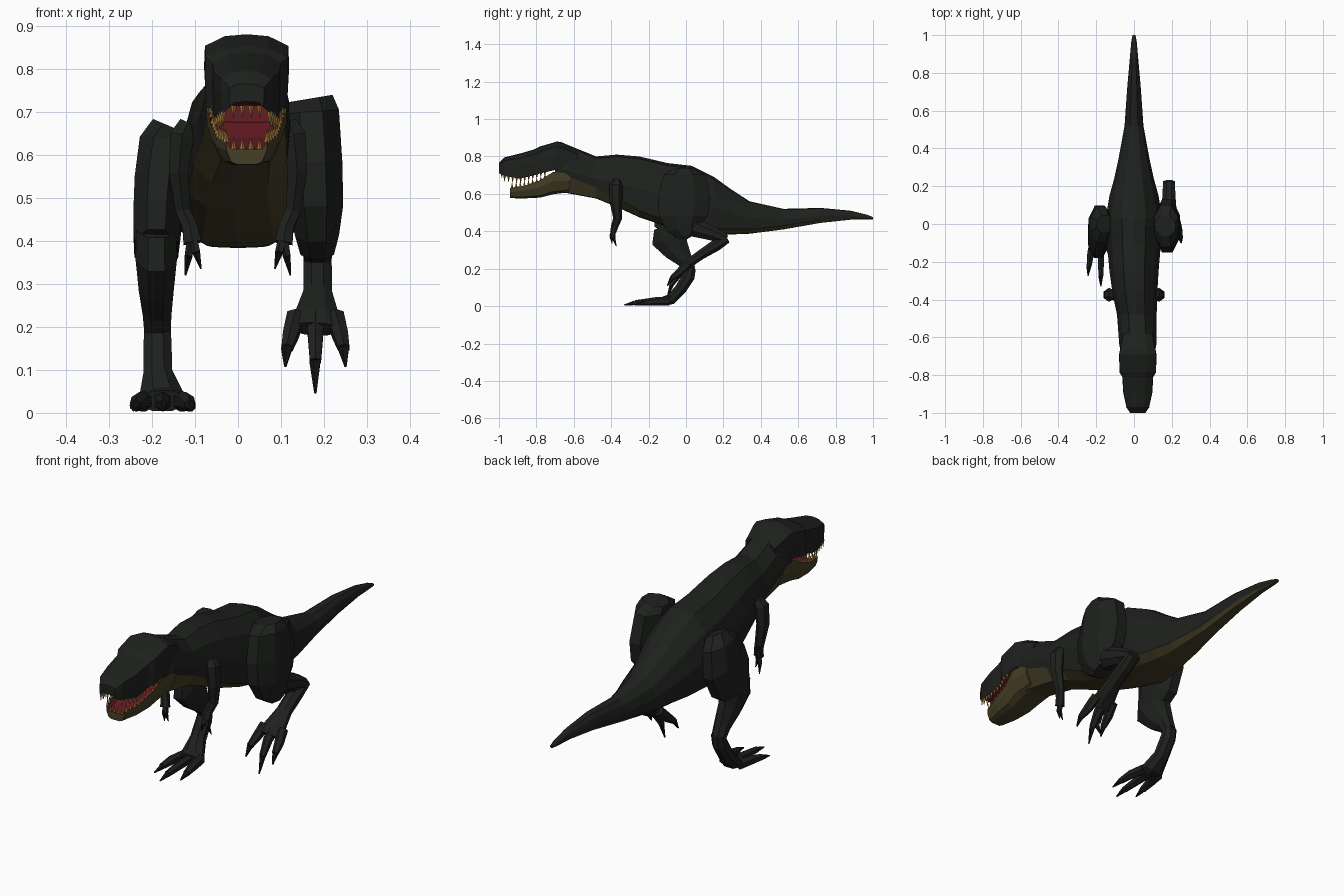
import bpy, bmesh
from math import cos, sin, pi
from mathutils import Vector, Matrix

def material(name, rgb):
    m = bpy.data.materials.new(name)
    m.diffuse_color = (*rgb, 1)
    return m

HIDE = material("dark_hide", (0.013, 0.015, 0.013))
BELLY = material("olive_belly", (0.06, 0.05, 0.02))
MOUTH = material("red_mouth", (0.14, 0.012, 0.018))
TOOTH = material("tooth", (0.4, 0.2, 0.05))
CLAW = material("claw", (0.006, 0.006, 0.006))

def add_object(name, bm, mats):
    bmesh.ops.recalc_face_normals(bm, faces=bm.faces)
    me = bpy.data.meshes.new(name)
    bm.to_mesh(me)
    bm.free()
    for m in mats:
        me.materials.append(m)
    ob = bpy.data.objects.new(name, me)
    bpy.context.collection.objects.link(ob)
    return ob

def skin(bm, rings, column_mat=lambda j: 0, cap_mats=(0, 0)):
    """Bridge equal rings of points with quads and cap both ends."""
    vs = [[bm.verts.new(p) for p in r] for r in rings]
    n = len(vs[0])
    for a, b in zip(vs, vs[1:]):
        for j in range(n):
            k = (j + 1) % n
            bm.faces.new((a[j], a[k], b[k], b[j])).material_index = column_mat(j)
    bm.faces.new(vs[0]).material_index = cap_mats[0]
    bm.faces.new(vs[-1]).material_index = cap_mats[1]

def section(y, xc, hw, top, bot, half):
    """Symmetric cross-section from a unit half profile (top to bottom)."""
    pts = half + [(-x, z) for x, z in half[-2:0:-1]]
    return [(xc + x * hw, y, bot + z * (top - bot)) for x, z in pts]

def limb(bm, pts, n=8, mat=0):
    """Faceted tube through points (x, y, z, half width in x, half depth)."""
    P = [Vector(p[:3]) for p in pts]
    rings = []
    for i, p in enumerate(pts):
        t = (P[min(i + 1, len(P) - 1)] - P[max(i - 1, 0)]).normalized()
        v = t.cross(Vector((1, 0, 0))).normalized()
        u = v.cross(t)
        rings.append([P[i] + u * cos(a) * p[3] + v * sin(a) * p[4]
                      for a in (2 * pi * (k + 0.5) / n for k in range(n))])
    skin(bm, rings, lambda j: mat, (mat, mat))

# Torso, neck and tail: y, centre x, half width, top, bottom, belly line
BODY = [
    (-0.70, .02, .085, .84, .605, .40), (-0.64, .02, .098, .865, .605, .36),
    (-0.48, .015, .105, .80, .575, .26), (-0.37, .005, .118, .81, .53, .16),
    (-0.25, 0, .130, .80, .475, .11), (-0.10, 0, .143, .765, .425, .09),
    (0.03, 0, .150, .75, .395, .08), (0.15, 0, .130, .69, .385, .10),
    (0.24, 0, .105, .625, .383, .12), (0.34, 0, .083, .56, .387, .14),
    (0.52, 0, .050, .52, .41, .18), (0.72, 0, .036, .525, .445, .2),
    (0.88, 0, .022, .51, .462, .2), (0.97, 0, .014, .488, .463, .2),
    (1.00, 0, .008, .476, .464, .2)]
bm = bmesh.new()
skin(bm, [section(y, xc, w, t, b, [(0, 1), (.42, .96), (.82, .76), (1, .47), (.92, f), (.55, .01), (0, 0)])
          for y, xc, w, t, b, f in BODY],
     lambda j: 1 if 4 <= j <= 7 else 0, (2, 0))
add_object("body_and_tail", bm, [HIDE, BELLY, MOUTH])

# Upper head: y, half width, top, lip
HEAD = [(-1.0, .042, .765, .71), (-0.97, .062, .795, .695), (-0.89, .080, .815, .682),
        (-0.81, .084, .838, .70), (-0.785, .100, .852, .708), (-0.69, .102, .88, .73),
        (-0.66, .096, .875, .72), (-0.58, .08, .835, .70)]
bm = bmesh.new()
skin(bm, [section(y, .02, w, t, b, [(0, 1), (.5, .97), (.95, .82), (.97, .5), (.93, 0), (.7, .2), (0, .25)])
          for y, w, t, b in HEAD],
     lambda j: 1 if 4 <= j <= 7 else 0)
add_object("upper_head", bm, [HIDE, MOUTH])

# Lower jaw: y, half width, top edge, bottom
JAW = [(-0.94, .048, .632, .577), (-0.86, .070, .645, .576), (-0.78, .082, .672, .58),
       (-0.71, .094, .718, .598), (-0.62, .092, .71, .61)]
bm = bmesh.new()
skin(bm, [section(y, .02, w, t, b, [(0, .65), (.75, .65), (1, 1), (.98, .6), (.75, .12), (.45, 0), (0, 0)])
          for y, w, t, b in JAW],
     lambda j: 1 if j in (0, 1, 10, 11) else 0)
add_object("lower_jaw", bm, [BELLY, MOUTH])

# Teeth along both lips
def tooth(bm, x, y, z, length, d):
    rot = Matrix.Rotation(pi if d < 0 else 0, 4, 'X')
    bmesh.ops.create_cone(bm, cap_ends=True, segments=4, radius1=.007, radius2=.0005, depth=length,
                          matrix=Matrix.Translation((x, y, z + d * length * .35)) @ rot)

def at(rows, y):
    for a, b in zip(rows, rows[1:]):
        if a[0] <= y <= b[0]:
            f = (y - a[0]) / (b[0] - a[0])
            return [p + f * (q - p) for p, q in zip(a, b)]

bm = bmesh.new()
for i in range(11):
    y = -0.97 + i * .0215
    _, w, t, b = at(HEAD, y)
    for s in (-1, 1):
        tooth(bm, .02 + s * w * .88, y, b, .036 - .0015 * i, -1)
for i in range(9):
    y = -0.93 + i * .022
    _, w, t, b = at(JAW, y)
    for s in (-1, 1):
        tooth(bm, .02 + s * w * .94, y, t, .032 - .0015 * i, 1)
for k in (-.03, -.01, .01, .03):
    tooth(bm, .02 + k, -.985, .71, .03, -1)
    tooth(bm, .02 + k, -.933, .615, .03, 1)
add_object("teeth", bm, [TOOTH])

# Small arms with two clawed fingers
for side, s in (("left", -1), ("right", 1)):
    bm = bmesh.new()
    limb(bm, [(s * x, y, z, w, d) for x, y, z, w, d in [
        (.115, -.37, .67, .025, .025), (.130, -.375, .645, .032, .036), (.138, -.375, .56, .026, .034),
        (.128, -.365, .47, .02, .024), (.112, -.38, .43, .02, .02), (.106, -.39, .395, .024, .016)]], 6)
    for tx, ty, tz in [(.122, -.372, .32), (.086, -.395, .335)]:
        base, tip = Vector((s * .106, -.388, .41)), Vector((s * tx, ty, tz))
        mid = base.lerp(tip, .5) + Vector((0, -.008, 0))
        limb(bm, [(*base, .012, .012), (*mid, .010, .011)], 5)
        limb(bm, [(*mid, .010, .010), (*tip, .002, .002)], 5, 1)
    add_object(side + "_arm", bm, [HIDE, CLAW])

# Three-toed foot: each toe is (base, knuckle, claw root, tip)
def toes(name, lists, w):
    bm = bmesh.new()
    for base, knuckle, root, tip in lists:
        limb(bm, [(*base, w, .024), (*knuckle, w * .85, .022), (*root, w * .62, .014)], 6)
        limb(bm, [(*root, w * .6, .013), (*tip, .003, .003)], 5, 1)
    add_object(name, bm, [HIDE, CLAW])

def leg(name, *chains):
    bm = bmesh.new()
    for c in chains:
        limb(bm, c)
    add_object(name, bm, [HIDE])

# Raised leg (+x): thigh, shin pulled back, hanging foot
leg("raised_leg",
    [(.165, -.01, .73, .06, .06), (.17, -.01, .70, .07, .12), (.176, -.01, .58, .072, .152),
     (.18, -.015, .48, .07, .14), (.184, -.01, .42, .055, .10), (.184, .01, .375, .042, .05)],
    [(.185, -.08, .45, .045, .05), (.185, .05, .42, .045, .055), (.185, .15, .385, .037, .04),
     (.185, .215, .355, .034, .026)],
    [(.185, .222, .36, .034, .024), (.185, .16, .325, .036, .034), (.185, .08, .275, .036, .028),
     (.183, .01, .225, .055, .026), (.18, -.02, .195, .062, .022)])
toes("raised_foot_toes", [
    ((.18 + .045 * s, .01, .225), (.18 + .058 * s, -.035, .18),
     (.18 + .066 * s, -.075, .15 - .03 * (s == 0)), (.18 + .07 * s, -.10, .108 - .062 * (s == 0)))
    for s in (-1, 0, 1)], .024)

# Planted leg (-x): thigh forward, shin back to the ankle, flat foot
leg("planted_leg",
    [(-.155, .0, .665, .05, .05), (-.172, .0, .625, .062, .10), (-.183, -.02, .53, .062, .135),
     (-.188, -.06, .44, .06, .13), (-.19, -.10, .38, .055, .09)],
    [(-.19, -.12, .43, .05, .06), (-.19, -.095, .375, .052, .105), (-.19, -.05, .30, .044, .075),
     (-.188, .0, .235, .036, .042), (-.187, .025, .19, .033, .03)],
    [(-.187, .03, .205, .032, .025), (-.187, .015, .16, .035, .036), (-.186, -.03, .09, .036, .034),
     (-.178, -.08, .036, .055, .031), (-.175, -.12, .028, .06, .026)])
toes("planted_foot_toes", [
    ((-.175 + .04 * s, -.09, .027), (-.175 + .055 * s, -.16, .026),
     (-.175 + .063 * s, -.225 - .05 * (s == 0), .017), (-.175 + .068 * s, -.275 - .055 * (s == 0), .006))
    for s in (-1, 0, 1)], .024)
